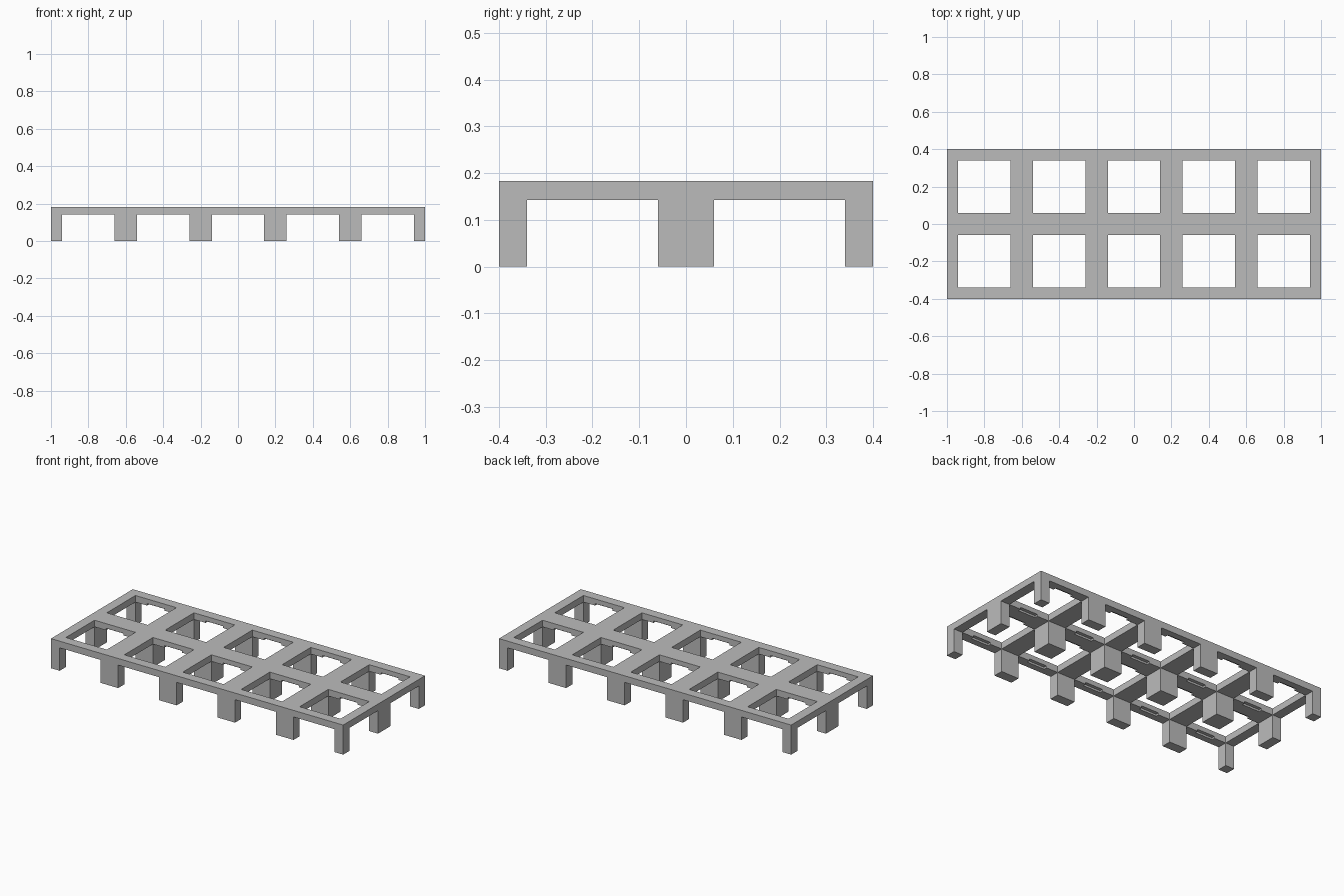
import bpy
import bmesh
from mathutils import Matrix

cube = bpy.data.objects.get("Cube")
if cube:
    bpy.data.objects.remove(cube)

COLS, ROWS, PITCH = 5, 2, 0.4
EDGE = 0.06                      # half the width of a beam
UNDER, TOP = 0.142, 0.183        # underside and top of the deck
HALF_X, HALF_Y = COLS * PITCH / 2, ROWS * PITCH / 2

grey = bpy.data.materials.new("plain grey")
grey.use_nodes = True
colour = (0.5, 0.5, 0.5, 1)
grey.diffuse_color = colour
grey.node_tree.nodes["Principled BSDF"].inputs["Base Color"].default_value = colour


def make_object(name, bm):
    mesh = bpy.data.meshes.new(name)
    bmesh.ops.recalc_face_normals(bm, faces=bm.faces)
    bm.to_mesh(mesh)
    bm.free()
    mesh.materials.append(grey)
    obj = bpy.data.objects.new(name, mesh)
    bpy.context.collection.objects.link(obj)
    return obj


def cuts(count, half):
    """Beam and opening boundaries along one axis."""
    lines = [-half]
    for i in range(count):
        start = -half + i * PITCH
        lines += [start + EDGE, start + PITCH - EDGE]
    return lines + [half]


# Flat lattice of beams, with openings left out; even strips are beams
xs, ys = cuts(COLS, HALF_X), cuts(ROWS, HALF_Y)
bm = bmesh.new()
grid = [[bm.verts.new((x, y, UNDER)) for y in ys] for x in xs]
posts = []
for i in range(len(xs) - 1):
    for j in range(len(ys) - 1):
        if i % 2 and j % 2:
            continue
        face = bm.faces.new((grid[i][j], grid[i][j + 1],
                             grid[i + 1][j + 1], grid[i + 1][j]))
        if i % 2 == 0 and j % 2 == 0:
            posts.append(face)

# Thicken the deck upwards, keeping the underside
deck = bmesh.ops.extrude_face_region(bm, geom=bm.faces[:], use_keep_orig=True)
lifted = [g for g in deck["geom"] if isinstance(g, bmesh.types.BMVert)]
bmesh.ops.translate(bm, verts=lifted, vec=(0, 0, TOP - UNDER))

# Pull a leg down from every crossing
legs = bmesh.ops.extrude_discrete_faces(bm, faces=posts)["faces"]
for face in legs:
    bmesh.ops.translate(bm, verts=face.verts, vec=(0, 0, -UNDER))
bmesh.ops.dissolve_limit(bm, angle_limit=0.01, verts=bm.verts, edges=bm.edges)
frame = make_object("grid_frame", bm)

# Shallow clip notches under the inner edges of the long beams
bm = bmesh.new()
for i in range(COLS):
    x = -HALF_X + (i + 0.5) * PITCH
    for y in ys[1:-1]:
        place = Matrix.Translation((x, y, UNDER)) @ Matrix.Diagonal((0.12, 0.04, 0.024, 1))
        bmesh.ops.create_cube(bm, size=1, matrix=place)
cutter = make_object("notch_cutter", bm)
cutter.hide_render = True
cutter.hide_viewport = True

notch = frame.modifiers.new("clip notches", "BOOLEAN")
notch.operation = "DIFFERENCE"
notch.solver = "EXACT"
notch.object = cutter
